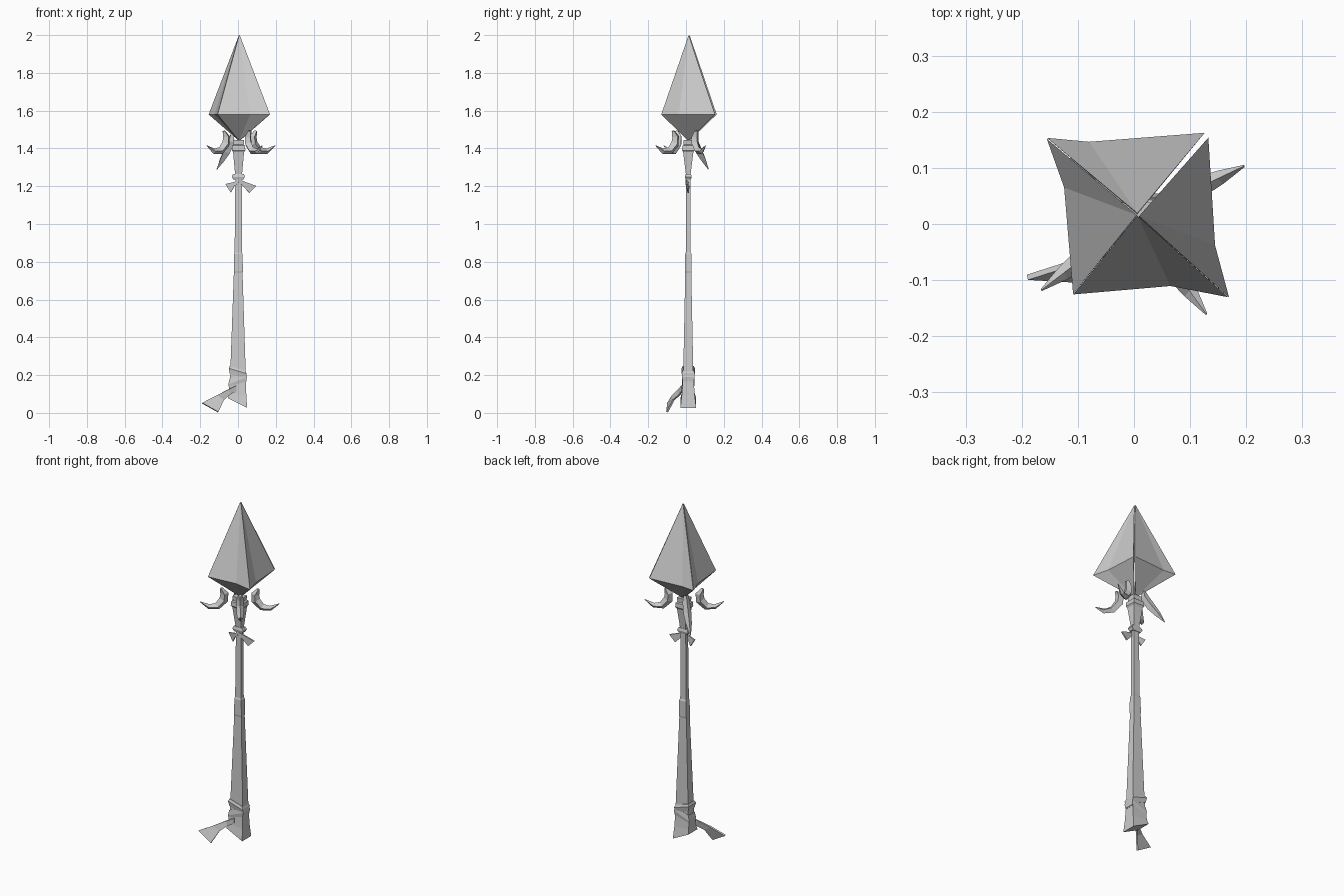
import bpy, bmesh
from mathutils import Vector as V


def make(name, verts, faces):
    me = bpy.data.meshes.new(name)
    me.from_pydata([tuple(v) for v in verts], [], faces)
    bm = bmesh.new()
    bm.from_mesh(me)
    bmesh.ops.recalc_face_normals(bm, faces=bm.faces)
    bm.to_mesh(me)
    bm.free()
    ob = bpy.data.objects.new(name, me)
    bpy.context.collection.objects.link(ob)
    return ob


def loft(name, rings):
    """Closed skin through four-sided rings."""
    verts = [p for r in rings for p in r]
    faces = [(3, 2, 1, 0), tuple(len(verts) - 4 + i for i in range(4))]
    for k in range(len(rings) - 1):
        for i in range(4):
            j = (i + 1) % 4
            faces.append((4*k + i, 4*k + j, 4*k + 4 + j, 4*k + 4 + i))
    return make(name, verts, faces)


def column(name, levels, cy=0.012):
    """Square column: levels are (z, centre x, half x, half y, z slope along x)."""
    corners = ((-1, -1), (1, -1), (1, 1), (-1, 1))
    return loft(name, [[(cx + sx*hx, cy + sy*hy, z + slope*sx*hx) for sx, sy in corners]
                       for z, cx, hx, hy, slope in levels])


def ribbon(name, pairs, thick):
    """Flat strip through pairs of edge points, thickened."""
    verts = [p for pair in pairs for p in pair]
    faces = [(2*i, 2*i + 1, 2*i + 3, 2*i + 2) for i in range(len(pairs) - 1)]
    ob = make(name, verts, faces)
    mod = ob.modifiers.new("thickness", 'SOLIDIFY')
    mod.thickness = thick
    mod.offset = 0
    return ob


def claw(name, direction, path):
    """Tapered claw in a vertical plane: path is (radius, z, half width, half depth)."""
    d = V((direction[0], direction[1], 0)).normalized()
    side = V((-d.y, d.x, 0))
    pts = [d*r + V((0.004, 0.012, z)) for r, z, _, _ in path]
    rings = []
    for i, (_, _, w, t) in enumerate(path):
        tan = (pts[min(i + 1, len(pts) - 1)] - pts[max(i - 1, 0)]).normalized()
        n = tan.cross(side)
        rings.append([pts[i] + side*w, pts[i] + n*t, pts[i] - side*w, pts[i] - n*t])
    return loft(name, rings)


# Crystal head: four shards around the axis, each with a kinked rim
rim = [[(-0.108, -0.125), (0.065, -0.110), (0.168, -0.130)],
       [(0.168, -0.130), (0.143, -0.037), (0.131, 0.155)],
       [(0.126, 0.161), (-0.080, 0.145), (-0.155, 0.152)],
       [(-0.155, 0.152), (-0.124, 0.065), (-0.108, -0.125)]]
shift = [(0, -0.001), (0.003, -0.002), (0, 0.003), (-0.001, 0)]
for k, (edge, (dx, dy)) in enumerate(zip(rim, shift)):
    ring = [(x + dx*0.5, y + dy*0.5, 1.58) for x, y in edge]
    top = (0.006 + dx, 0.016 + dy, 2.0)
    low = (0.006 + dx, 0.014 + dy, 1.44)
    make(f"head_shard_{k + 1}", [top, low] + ring,
         [(0, 2, 3), (0, 3, 4), (1, 3, 2), (1, 4, 3), (0, 1, 2), (0, 4, 1)])

# Shaft, tapering upward, with a slight step in the middle
column("shaft", [(0.16, 0.0, 0.042, 0.028, 0), (0.24, 0.0, 0.040, 0.026, 0),
                 (0.74, 0.001, 0.023, 0.016, 0), (0.75, 0.002, 0.024, 0.018, 0),
                 (0.84, 0.002, 0.022, 0.017, 0), (0.85, 0.001, 0.019, 0.013, 0),
                 (1.25, 0.003, 0.017, 0.011, 0)])

# Neck socket below the head
column("neck_ring", [(1.235, 0.002, 0.026, 0.014, 0), (1.25, 0.002, 0.035, 0.018, 0),
                     (1.265, 0.002, 0.028, 0.014, 0)])
column("neck", [(1.26, 0.003, 0.018, 0.012, 0), (1.38, 0.003, 0.029, 0.027, 0),
                (1.39, 0.003, 0.036, 0.033, 0), (1.415, 0.003, 0.034, 0.031, 0),
                (1.42, 0.003, 0.027, 0.025, 0), (1.445, 0.003, 0.030, 0.026, 0)])

# Foot with slanted end and crossed wraps
column("foot", [(0.052, -0.003, 0.051, 0.042, -0.5), (0.10, -0.003, 0.047, 0.034, -0.1),
                (0.17, -0.003, 0.044, 0.029, 0.1)])
column("upper_wrap", [(0.195, -0.002, 0.042, 0.030, -0.3), (0.222, -0.002, 0.047, 0.035, -0.3),
                      (0.236, -0.002, 0.041, 0.029, -0.3)])
column("lower_wrap", [(0.150, -0.002, 0.046, 0.030, 0.35), (0.170, -0.002, 0.049, 0.033, 0.4),
                      (0.198, -0.002, 0.043, 0.029, 0.4)])

# Trailing cloth at the foot
ribbon("foot_cloth", [((-0.010, -0.020, 0.145), (-0.010, -0.020, 0.115)),
                      ((-0.050, -0.038, 0.125), (-0.045, -0.035, 0.095)),
                      ((-0.112, -0.070, 0.092), (-0.075, -0.066, 0.068)),
                      ((-0.190, -0.095, 0.052), (-0.105, -0.100, 0.004))], 0.01)

# Knot ends below the neck ring
ribbon("knot_end_left", [((0.0, 0.0, 1.235), (0.0, 0.0, 1.215)),
                         ((-0.022, 0.004, 1.222), (-0.018, 0.004, 1.202)),
                         ((-0.066, 0.012, 1.212), (-0.038, 0.010, 1.167))], 0.008)
ribbon("knot_end_right", [((0.0, 0.0, 1.238), (0.0, 0.0, 1.222)),
                          ((0.040, 0.008, 1.222), (0.026, 0.006, 1.200)),
                          ((0.097, 0.014, 1.202), (0.060, 0.012, 1.165))], 0.008)

# Curled claws around the neck, plus one hanging straight
curl = [(0.100, 1.492, 0.012, 0.008), (0.083, 1.462, 0.020, 0.022),
        (0.086, 1.425, 0.021, 0.025), (0.120, 1.388, 0.019, 0.021),
        (0.165, 1.385, 0.013, 0.014), (0.213, 1.415, 0.002, 0.002)]
for k, d in enumerate([(0.185, 0.088), (0.121, -0.167), (-0.176, -0.135)]):
    claw(f"curled_claw_{k + 1}", d, curl)
claw("hanging_claw", (-0.114, 0.105),
     [(0.045, 1.480, 0.012, 0.010), (0.052, 1.44, 0.020, 0.022),
      (0.085, 1.385, 0.022, 0.023), (0.120, 1.340, 0.016, 0.016),
      (0.157, 1.290, 0.003, 0.002)])
